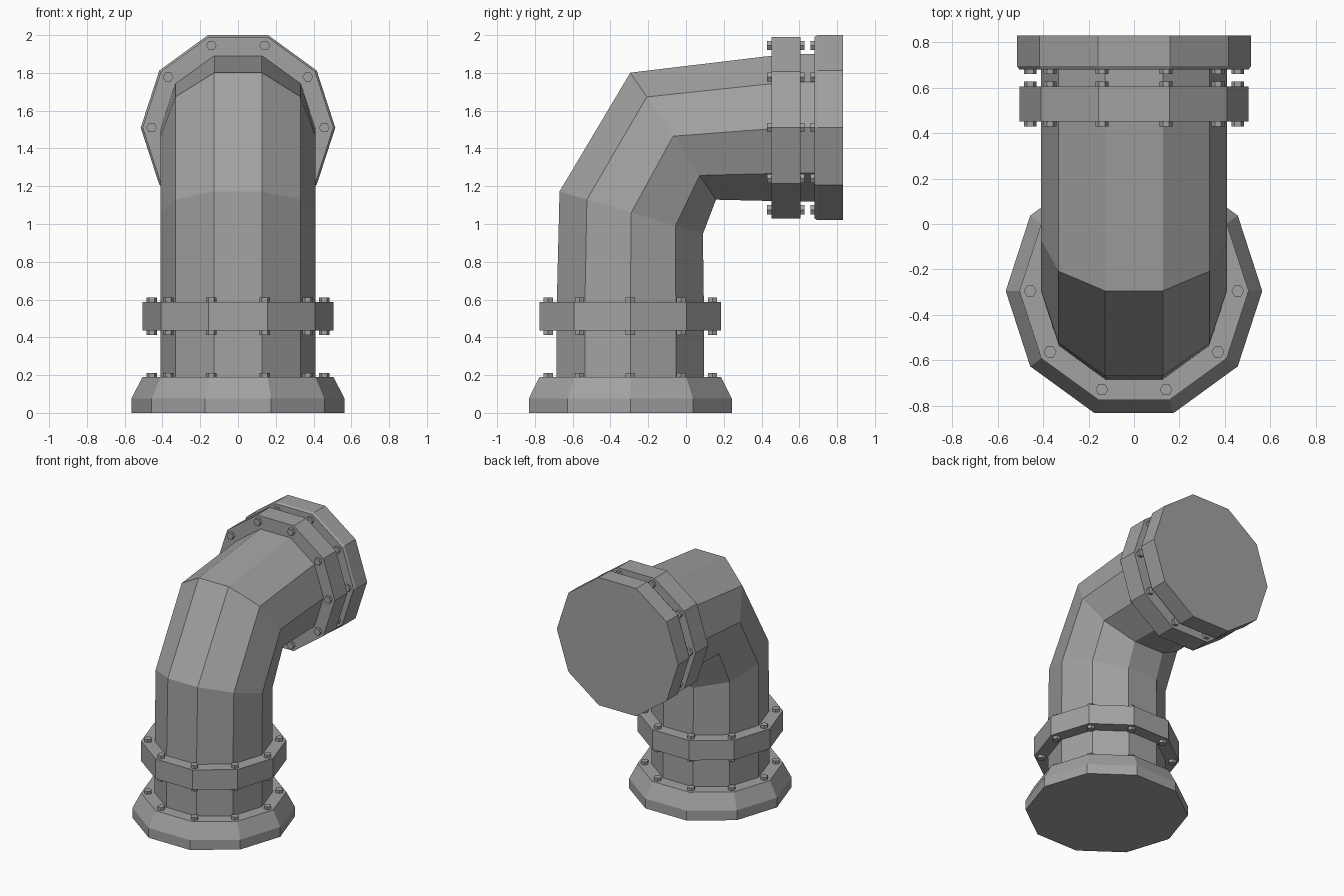
import bpy, bmesh
from math import sin, cos, pi, radians
from mathutils import Vector

cube = bpy.data.objects.get("Cube")
if cube:
    bpy.data.objects.remove(cube, do_unlink=True)

metal = bpy.data.materials.new("grey metal")
metal.use_nodes = True
GREY = (0.36, 0.36, 0.36, 1)
metal.diffuse_color = GREY
metal.node_tree.nodes["Principled BSDF"].inputs["Base Color"].default_value = GREY

SIDES = 10
DOWN_Y, OUT_Z = -0.295, 1.51      # axes of the upright and the horizontal run


def ring(center, tilt, radius, sides, stretch=1.0):
    """Points of a polygon section; tilt 0 lies flat, 90 faces +y."""
    t = radians(tilt)
    up = Vector((0, -cos(t), sin(t))) * stretch
    side = Vector((1, 0, 0))
    return [Vector(center) + radius * (side * cos(2 * pi * i / sides) + up * sin(2 * pi * i / sides))
            for i in range(sides)]


def loft(bm, rings):
    """Skin a closed solid through a list of rings."""
    loops = [[bm.verts.new(p) for p in r] for r in rings]
    for a, b in zip(loops, loops[1:]):
        for i in range(len(a)):
            j = (i + 1) % len(a)
            bm.faces.new((a[i], a[j], b[j], b[i]))
    bm.faces.new(loops[0])
    bm.faces.new(loops[-1])


def finish(name, bm):
    bmesh.ops.recalc_face_normals(bm, faces=bm.faces)
    mesh = bpy.data.meshes.new(name)
    bm.to_mesh(mesh)
    bm.free()
    mesh.materials.append(metal)
    obj = bpy.data.objects.new(name, mesh)
    bpy.context.collection.objects.link(obj)


def on_axis(tilt, d):
    """Point at height d on the upright run, or at depth d on the horizontal run."""
    return (0, DOWN_Y, d) if tilt == 0 else (0, d, OUT_Z)


def collar(name, tilt, profile):
    bm = bmesh.new()
    loft(bm, [ring(on_axis(tilt, d), tilt, r, SIDES) for d, r in profile])
    finish(name, bm)


def bolts(name, tilt, spans):
    bm = bmesh.new()
    for start, end in spans:
        lows = ring(on_axis(tilt, start), tilt, 0.457, SIDES)
        highs = ring(on_axis(tilt, end), tilt, 0.457, SIDES)
        for a, b in zip(lows, highs):
            loft(bm, [ring(a, tilt, 0.028, 6), ring(b, tilt, 0.028, 6)])
    finish(name, bm)


# Bent pipe: upright run, two mitred elbow sections, horizontal run
bm = bmesh.new()
loft(bm, [
    ring((0, DOWN_Y, 0.05), 0, 0.41, SIDES),
    ring((0, DOWN_Y, 0.55), 0, 0.41, SIDES),
    ring((0, -0.29, 1.06), 16.5, 0.41, SIDES, 1.015),
    ring((0, -0.068, 1.465), 56, 0.41, SIDES, 1.04),
    ring((0, 0.53, OUT_Z), 90, 0.41, SIDES),
    ring((0, 0.8, OUT_Z), 90, 0.41, SIDES),
])
finish("bent_pipe", bm)

# Base foot, middle collars and end cap
collar("base_flange", 0, [(0, 0.565), (0.075, 0.565), (0.19, 0.505)])
collar("lower_collar", 0, [(0.435, 0.505), (0.587, 0.505)])
collar("upper_collar", 90, [(0.452, 0.505), (0.605, 0.505)])
collar("end_flange", 90, [(0.68, 0.505), (0.695, 0.515), (0.83, 0.515)])

# Hex bolt heads
bolts("base_bolts", 0, [(0.18, 0.212)])
bolts("lower_collar_bolts", 0, [(0.412, 0.445), (0.577, 0.61)])
bolts("upper_collar_bolts", 90, [(0.429, 0.46), (0.595, 0.628)])
bolts("end_bolts", 90, [(0.66, 0.69)])
